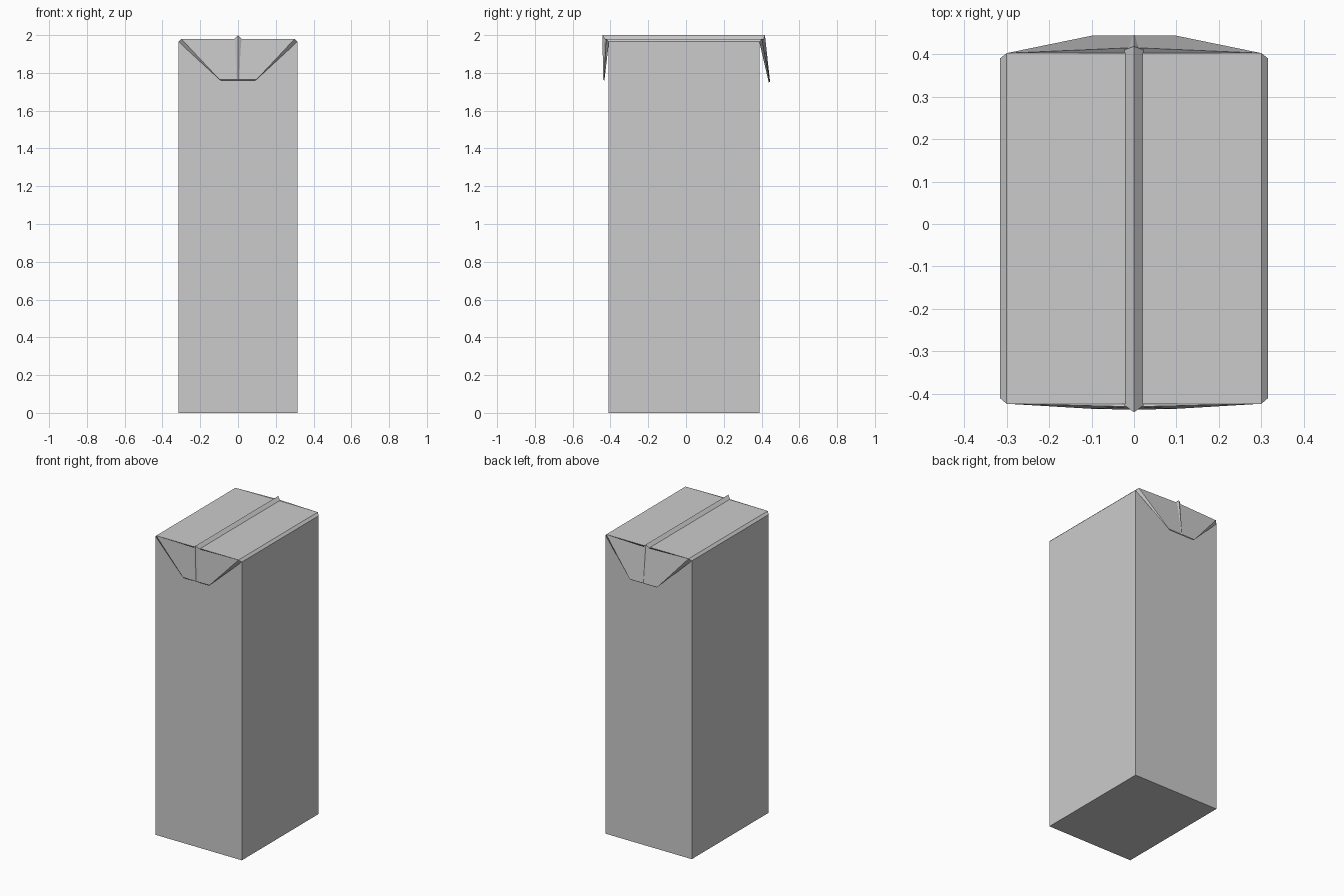
import bpy
import bmesh

cube = bpy.data.objects.get("Cube")
if cube:
    bpy.data.objects.remove(cube, do_unlink=True)

card = bpy.data.materials.new("light grey card")
card.use_nodes = True
GREY = (0.6, 0.6, 0.6, 1)
card.diffuse_color = GREY
card.node_tree.nodes["Principled BSDF"].inputs["Base Color"].default_value = GREY


def loft(name, rings, smooth=False):
    """Join equal-length rings of points into a closed solid."""
    bm = bmesh.new()
    loops = [[bm.verts.new(p) for p in ring] for ring in rings]
    n = len(loops[0])
    for a, b in zip(loops, loops[1:]):
        for i in range(n):
            j = (i + 1) % n
            bm.faces.new((a[i], a[j], b[j], b[i]))
    bm.faces.new(loops[0])
    bm.faces.new(loops[-1])
    bmesh.ops.recalc_face_normals(bm, faces=bm.faces)
    mesh = bpy.data.meshes.new(name)
    bm.to_mesh(mesh)
    bm.free()
    mesh.materials.append(card)
    obj = bpy.data.objects.new(name, mesh)
    bpy.context.collection.objects.link(obj)
    if smooth:
        bpy.context.view_layer.objects.active = obj
        obj.select_set(True)
        bpy.ops.object.shade_smooth_by_angle(angle=0.5)
        obj.select_set(False)
    return obj


def rectangle(x, y0, y1, z):
    return [(-x, y0, z), (x, y0, z), (x, y1, z), (-x, y1, z)]


def flap_ring(top, bottom):
    """Trapezium outline: each edge is (half width, y at corner, y at centre, z)."""
    (tx, ty, tm, tz), (bx, by, bm_, bz) = top, bottom
    return [(-tx, ty, tz), (0, tm, tz), (tx, ty, tz),
            (bx, by, bz), (0, bm_, bz), (-bx, by, bz)]


# Carton body with the sloped rim under the lid
loft("carton_body", [rectangle(0.315, -0.41, 0.39, 0),
                     rectangle(0.315, -0.41, 0.39, 1.965),
                     rectangle(0.30, -0.423, 0.402, 1.98)])

# Folded end flaps, tapering to a thin lower lip
loft("front_flap", [
    flap_ring((0.30, -0.423, -0.43, 1.98), (0.097, -0.435, -0.437, 1.764)),
    flap_ring((0.315, -0.408, -0.408, 1.965), (0.09, -0.432, -0.432, 1.76))], True)
loft("back_flap", [
    flap_ring((0.30, 0.402, 0.415, 1.98), (0.10, 0.443, 0.443, 1.754)),
    flap_ring((0.315, 0.388, 0.388, 1.965), (0.09, 0.438, 0.438, 1.75))], True)

# Folded seam: (half width, base y, base z, crest y, crest z)
seam = [(0.01, -0.434, 1.762, -0.438, 1.762),
        (0.022, -0.427, 1.978, -0.443, 2.0),
        (0.022, 0.41, 1.978, 0.418, 2.0),
        (0.012, 0.438, 1.752, 0.445, 1.752)]
loft("top_seam", [[(-w, by, bz), (0, cy, cz), (w, by, bz)]
                  for w, by, bz, cy, cz in seam])
